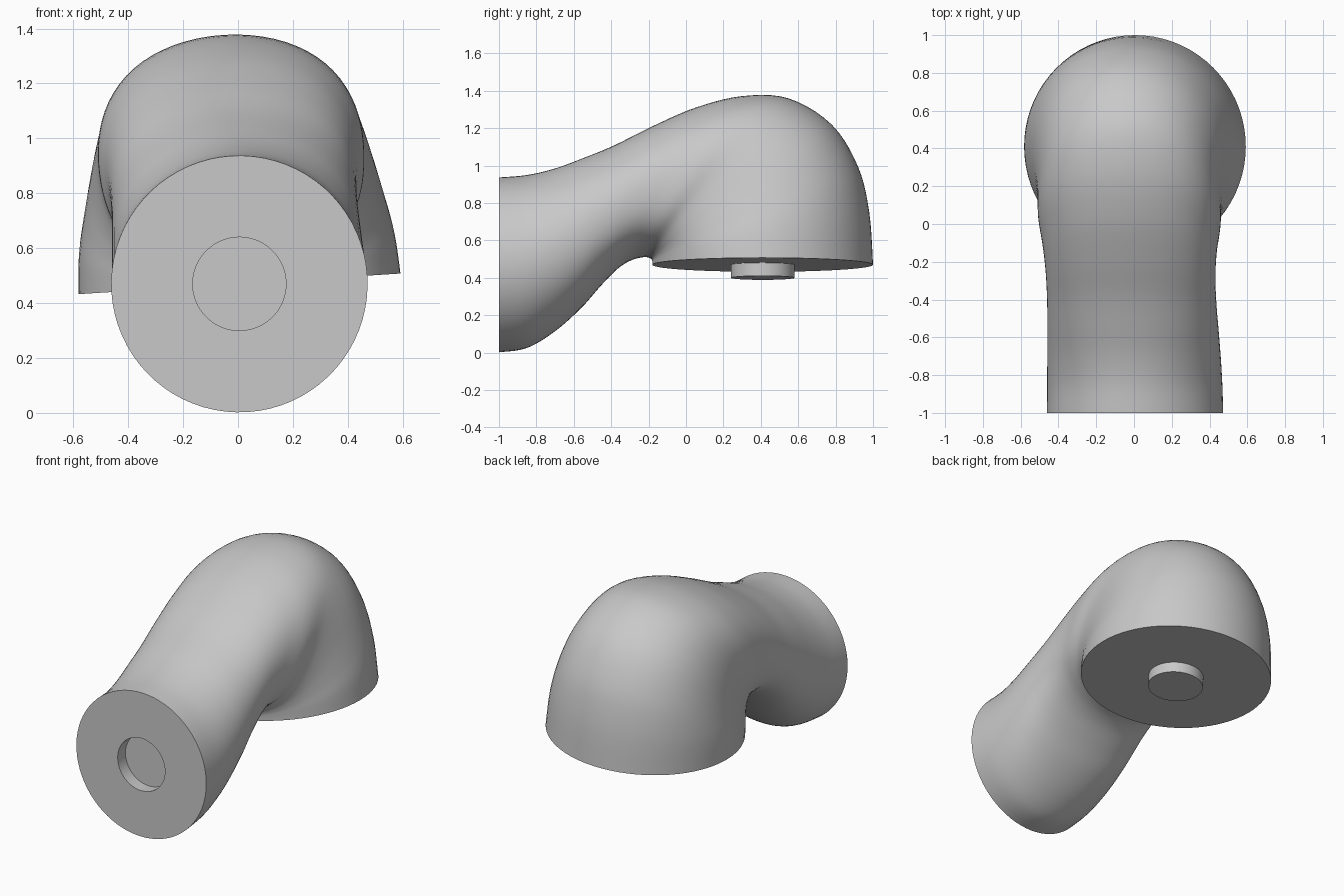
import bpy, bmesh, math
from mathutils import Vector, Matrix

SIDES = 72
STEPS = 5
AXIS_Z = 0.47
ROLL = Matrix.Rotation(-0.064, 4, 'Y')

if "Cube" in bpy.data.objects:
    bpy.data.objects.remove(bpy.data.objects["Cube"])

grey = bpy.data.materials.new("plain_grey")
grey.use_nodes = True
colour = (0.58, 0.58, 0.58, 1)
grey.diffuse_color = colour
grey.node_tree.nodes["Principled BSDF"].inputs["Base Color"].default_value = colour

# Guide sections: top edge (y, z), bottom edge (y, z), half width, fullness
SECTIONS = [
    (-1, .937, -1, .002, .467, 0),
    (-.85, .95, -.85, .025, .464, 0),
    (-.7, .985, -.7, .115, .459, .02),
    (-.55, 1.04, -.56, .24, .453, .04),
    (-.38, 1.11, -.45, .365, .448, .05),
    (-.18, 1.21, -.36, .455, .449, .06),
    (.05, 1.31, -.29, .497, .461, .06),
    (.3, 1.372, -.23, .512, .483, .06),
    (.55, 1.36, -.2, .51, .488, .06),
    (.78, 1.22, -.185, .5, .515, .05),
    (.92, .995, -.18, .49, .548, .03),
    (.98, .75, -.18, .48, .576, .01),
    (1, .47, -.18, .47, .588, 0),
]


def spline(a, b, c, d, t):
    """Smooth curve value between b and c."""
    return b + t * ((c - a) + t * ((2*a - 5*b + 4*c - d)
                    + t * (3*(b - c) + d - a))) / 2


def smooth_sections():
    last = len(SECTIONS) - 1
    for i in range(last):
        keys = [SECTIONS[min(max(i + k, 0), last)] for k in (-1, 0, 1, 2)]
        for s in range(STEPS):
            yield [spline(*v, s / STEPS) for v in zip(*keys)]
    yield SECTIONS[last]


def ring(bm, top, bottom, width, fullness=0):
    """Ellipse through two points; fullness swells its shoulders and belly."""
    centre, half = (top + bottom) / 2, (top - bottom) / 2
    verts = []
    for i in range(SIDES):
        a = math.tau * i / SIDES
        c, s = math.cos(a), math.sin(a)
        swell = 2 * fullness * (1 if c > 0 else 2)
        side = Vector((width * s * (1 + swell * c * c), 0, 0))
        verts.append(bm.verts.new(centre + half * c + side))
    return verts


def loft(bm, rings):
    """Skin the rings in order and close both ends."""
    for a, b in zip(rings, rings[1:]):
        for i in range(SIDES):
            j = (i + 1) % SIDES
            bm.faces.new((a[i], a[j], b[j], b[i]))
    bm.faces.new(rings[0])
    bm.faces.new(rings[-1])


def finish(bm, name):
    bmesh.ops.recalc_face_normals(bm, faces=bm.faces)
    # The whole joint leans slightly about its long axis
    bmesh.ops.rotate(bm, verts=bm.verts, cent=(0, 0, AXIS_Z), matrix=ROLL)
    bmesh.ops.translate(bm, verts=bm.verts, vec=(.005, 0, 0))
    mesh = bpy.data.meshes.new(name)
    bm.to_mesh(mesh)
    bm.free()
    mesh.materials.append(grey)
    obj = bpy.data.objects.new(name, mesh)
    bpy.context.collection.objects.link(obj)
    bpy.ops.object.select_all(action='DESELECT')
    obj.select_set(True)
    bpy.context.view_layer.objects.active = obj
    bpy.ops.object.shade_smooth_by_angle(angle=math.radians(35))


PIN = 0.17
DEPTH = 0.08

# Curved body, starting from the floor of the round socket in the front face
bm = bmesh.new()
rings = []
for y in (DEPTH - 1, -1):
    rings.append(ring(bm, Vector((0, y, AXIS_Z + PIN)),
                      Vector((0, y, AXIS_Z - PIN)), PIN))
for ty, tz, by, bz, width, fullness in smooth_sections():
    rings.append(ring(bm, Vector((0, ty, tz)), Vector((0, by, bz)),
                      width, fullness))
loft(bm, rings)
finish(bm, "curved_body")

# Round peg under the flat base
bm = bmesh.new()
loft(bm, [ring(bm, Vector((0, .41 + PIN, z)), Vector((0, .41 - PIN, z)), PIN)
          for z in (AXIS_Z + .01, AXIS_Z - DEPTH + .01)])
finish(bm, "base_peg")
